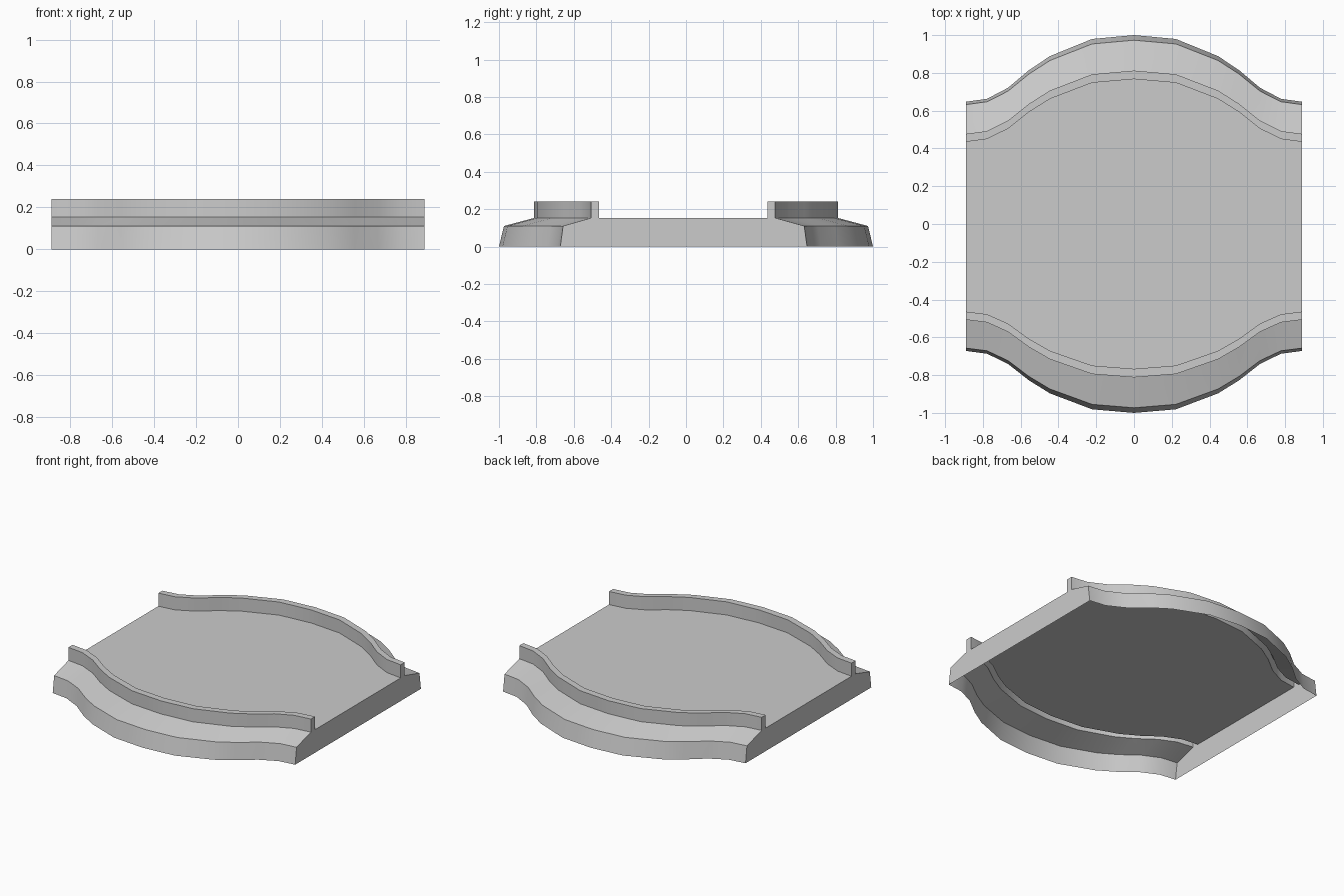
import bpy, bmesh, math

if "Cube" in bpy.data.objects:
    bpy.data.objects.remove(bpy.data.objects["Cube"])

# Stations along x (half side) and how far each edge curve is set in there
XS = [0, 0.222, 0.445, 0.556, 0.667, 0.778, 0.89]
CURVE = [0, 0.058, 0.315, 0.525, 0.79, 0.955, 1.0]

# Profile rows: height, y at the middle, y at the ends (outer foot to floor edge)
BACK = [(0, 1.0, 0.647), (0.11, 0.973, 0.632), (0.153, 0.812, 0.477),
        (0.24, 0.812, 0.477), (0.24, 0.767, 0.435), (0.153, 0.767, 0.435)]
FRONT = [(0, -1.0, -0.672), (0.11, -0.973, -0.657), (0.153, -0.812, -0.507),
         (0.24, -0.812, -0.507), (0.24, -0.767, -0.464), (0.153, -0.767, -0.464)]
ROWS = FRONT + BACK[::-1]

stations = [(-x, c) for x, c in zip(XS[:0:-1], CURVE[:0:-1])] + list(zip(XS, CURVE))

# Open-bottomed shell: sweep the changing profile along x and cap both ends
bm = bmesh.new()
rings = [[bm.verts.new((x, mid + (end - mid) * c, z)) for z, mid, end in ROWS]
         for x, c in stations]
for a, b in zip(rings, rings[1:]):
    for i in range(len(ROWS) - 1):
        bm.faces.new((a[i], b[i], b[i + 1], a[i + 1]))
bm.faces.new(rings[0])
bm.faces.new(rings[-1][::-1])
bm.normal_update()

# Merge the flat floor strips into one face
floor = [f for f in bm.faces if f.normal.z > 0.99 and max(v.co.z for v in f.verts) < 0.2]
bmesh.ops.dissolve_faces(bm, faces=floor)

mesh = bpy.data.meshes.new("floor_tray")
bm.to_mesh(mesh)
bm.free()
tray = bpy.data.objects.new("floor_tray", mesh)
bpy.context.collection.objects.link(tray)

# Smooth along the curved rims, sharp at the profile corners
bpy.context.view_layer.objects.active = tray
tray.select_set(True)
bpy.ops.object.shade_smooth_by_angle(angle=math.radians(30))
# the end caps' winding follows the shell, facing outward
with_normals = bmesh.new()
with_normals.from_mesh(mesh)
for f in with_normals.faces:
    if abs(f.normal.x) > 0.99 and f.normal.x * f.calc_center_median().x < 0:
        f.normal_flip()
with_normals.to_mesh(mesh)
with_normals.free()
